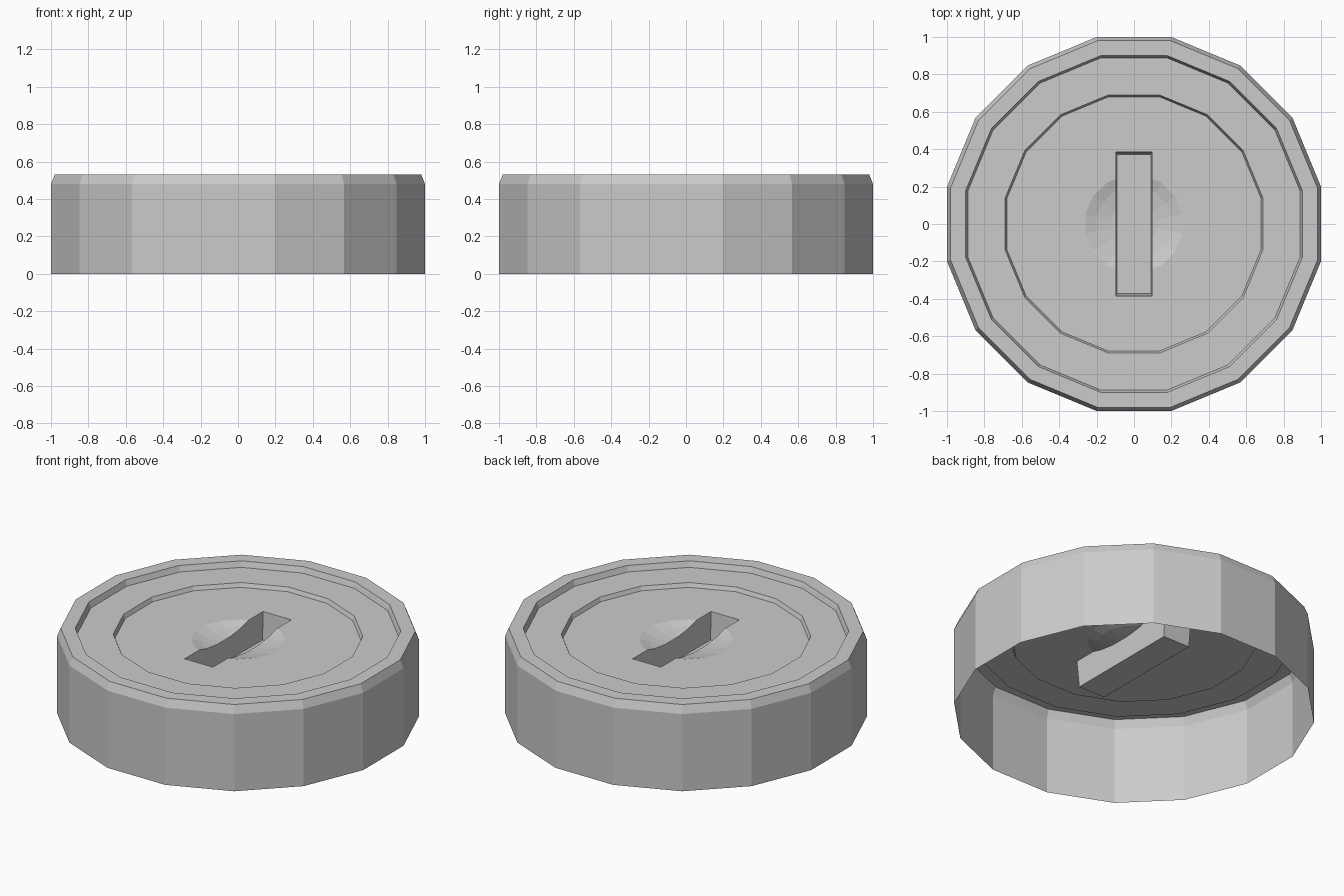
import bpy, bmesh, math
from mathutils import Vector

if "Cube" in bpy.data.objects:
    bpy.data.objects.remove(bpy.data.objects["Cube"])

SIDES = 16
K = 1 / math.cos(math.pi / SIDES)   # flat-to-corner radius factor


def lathe(bm, profile):
    """Spin (flat radius, z) points, listed outside to inside, into a 16-sided sheet."""
    rings = []
    for r, z in profile:
        if r == 0:
            rings.append([bm.verts.new((0, 0, z))] * SIDES)
            continue
        angles = [(i + 0.5) * 2 * math.pi / SIDES for i in range(SIDES)]
        rings.append([bm.verts.new((r * K * math.cos(a), r * K * math.sin(a), z)) for a in angles])
    for outer, inner in zip(rings, rings[1:]):
        for i in range(SIDES):
            j = (i + 1) % SIDES
            quad = [outer[i], outer[j], inner[j], inner[i]]
            bm.faces.new(list(dict.fromkeys(quad)))


def finish(name, bm):
    mesh = bpy.data.meshes.new(name)
    bm.to_mesh(mesh)
    bm.free()
    obj = bpy.data.objects.new(name, mesh)
    bpy.context.collection.objects.link(obj)
    return obj


# Side wall, bevelled rim and stepped ledges (open underneath)
bm = bmesh.new()
lathe(bm, [(1.0, 0), (1.0, 0.48), (0.98, 0.53), (0.90, 0.53),
           (0.888, 0.495), (0.69, 0.495), (0.68, 0.47)])
finish("cap_rim", bm)

# Centre plate with a shallow dish
bm = bmesh.new()
lathe(bm, [(0.68, 0.47), (0.26, 0.47), (0.20, 0.452), (0.12, 0.438), (0, 0.432)])

# Cut the rectangular slot through the plate
HX, HY = 0.097, 0.385
for axis, d in (((1, 0, 0), HX), ((0, 1, 0), HY)):
    for s in (-1, 1):
        n = Vector(axis)
        bmesh.ops.bisect_plane(bm, geom=bm.verts[:] + bm.edges[:] + bm.faces[:],
                               plane_co=n * d * s, plane_no=n)
inside = [f for f in bm.faces
          if abs(f.calc_center_median().x) < HX and abs(f.calc_center_median().y) < HY]
bmesh.ops.delete(bm, geom=inside, context='FACES')

# Pocket walls and floor hanging below the slot
hole = [e for e in bm.edges if e.is_boundary and all(v.co.xy.length < 0.5 for v in e.verts)]
new = bmesh.ops.extrude_edge_only(bm, edges=hole)["geom"]
for v in new:
    if isinstance(v, bmesh.types.BMVert):
        v.co = (v.co.x * 0.94, v.co.y * 0.965, 0.30)
bottom = [e for e in new if isinstance(e, bmesh.types.BMEdge)
          and all(abs(v.co.z - 0.30) < 1e-5 for v in e.verts)]
bmesh.ops.edgeloop_fill(bm, edges=bottom)
bmesh.ops.recalc_face_normals(bm, faces=bm.faces[:])
plate = max(bm.faces, key=lambda f: f.calc_center_median().xy.length)
if plate.normal.z < 0:
    bmesh.ops.reverse_faces(bm, faces=bm.faces[:])
finish("slotted_plate", bm)
